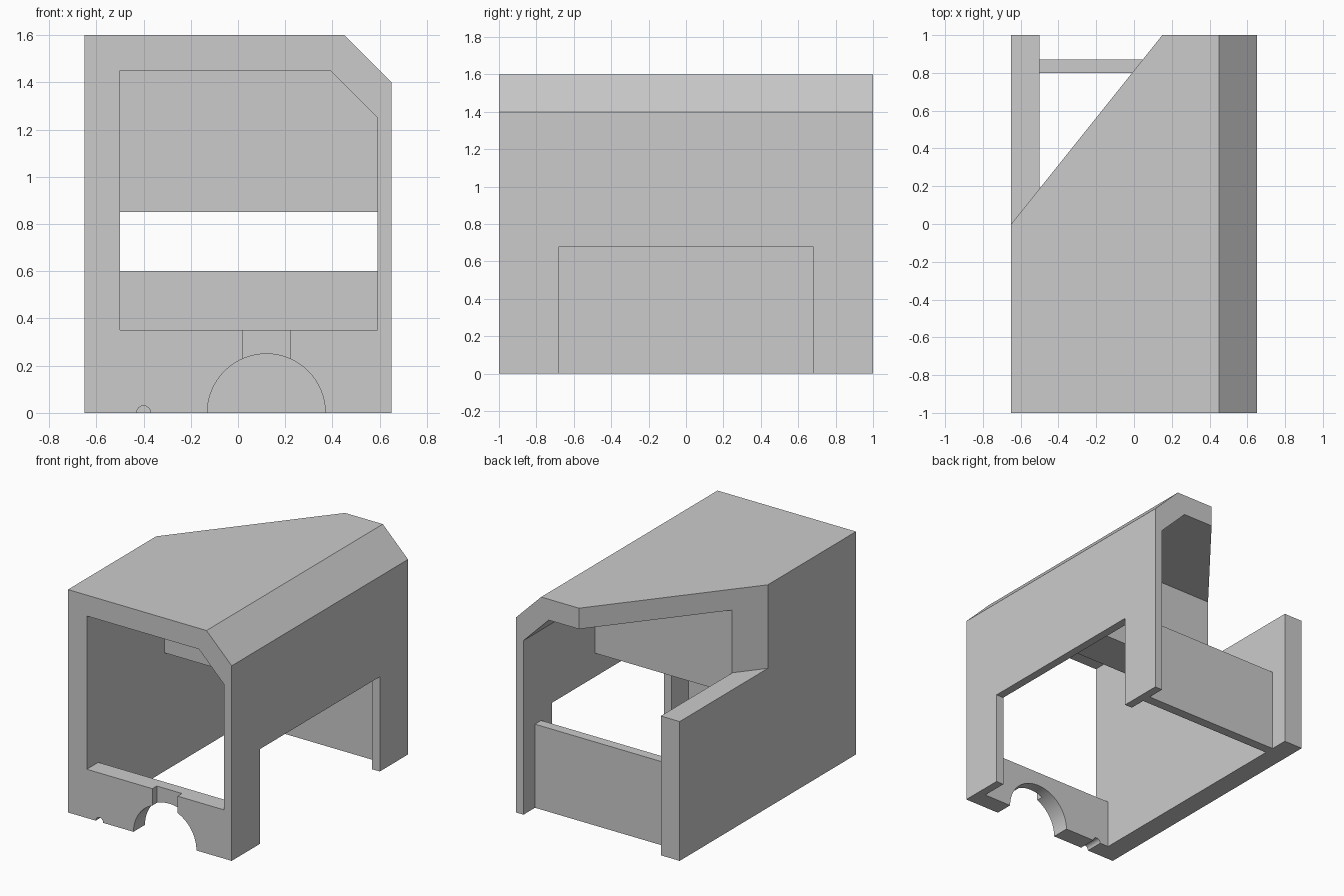
import bpy
import bmesh
from mathutils import Vector

cube = bpy.data.objects.get("Cube")
if cube:
    bpy.data.objects.remove(cube, do_unlink=True)

grey = bpy.data.materials.new("light_grey")
grey.use_nodes = True
colour = (0.6, 0.6, 0.6, 1)
grey.diffuse_color = colour
grey.node_tree.nodes["Principled BSDF"].inputs["Base Color"].default_value = colour


def prism(name, points, axis, lo, hi):
    """Extrude a 2D profile along y (profile in xz) or z (profile in xy)."""
    bm = bmesh.new()
    place = (lambda a, b: (a, lo, b)) if axis == "y" else (lambda a, b: (a, b, lo))
    step = Vector((0, hi - lo, 0)) if axis == "y" else Vector((0, 0, hi - lo))
    face = bm.faces.new([bm.verts.new(place(a, b)) for a, b in points])
    new = bmesh.ops.extrude_face_region(bm, geom=[face])["geom"]
    bmesh.ops.translate(bm, vec=step, verts=[v for v in new if isinstance(v, bmesh.types.BMVert)])
    bmesh.ops.recalc_face_normals(bm, faces=bm.faces)
    mesh = bpy.data.meshes.new(name)
    bm.to_mesh(mesh)
    bm.free()
    mesh.materials.append(grey)
    obj = bpy.data.objects.new(name, mesh)
    bpy.context.collection.objects.link(obj)
    return obj


def box(name, x0, x1, y0, y1, z0, z1):
    return prism(name, [(x0, z0), (x1, z0), (x1, z1), (x0, z1)], "y", y0, y1)


def rod(name, x, radius, sides):
    bpy.ops.mesh.primitive_cylinder_add(vertices=sides, radius=radius, depth=0.6,
                                        location=(x, -1, 0), rotation=(1.5707963, 0, 0))
    obj = bpy.context.object
    obj.name = name
    obj.data.materials.append(grey)
    return obj


def combine(target, tool, operation):
    """Apply a boolean and discard the tool object."""
    mod = target.modifiers.new(operation.lower(), "BOOLEAN")
    mod.operation = operation
    mod.solver = "EXACT"
    mod.object = tool
    bpy.context.view_layer.objects.active = target
    bpy.ops.object.modifier_apply(modifier=mod.name)
    bpy.data.objects.remove(tool, do_unlink=True)


# Open tunnel shell with one bevelled shoulder
housing = prism("housing", [(-0.65, 0), (-0.65, 1.6), (0.45, 1.6), (0.65, 1.4), (0.65, 0),
                            (0.59, 0), (0.59, 1.25), (0.39, 1.45), (-0.5, 1.45), (-0.5, 0)],
                "y", -1, 1)

# Side doorway
combine(housing, box("doorway", 0.55, 0.8, -0.68, 0.68, -0.2, 0.68), "DIFFERENCE")

# Front sill with shaft opening, small hole and shallow slot
sill = box("front_sill", -0.55, 0.62, -1, -0.87, 0, 0.35)
combine(sill, rod("shaft_opening", 0.12, 0.25, 64), "DIFFERENCE")
combine(sill, rod("small_hole", -0.4, 0.03, 24), "DIFFERENCE")
combine(sill, box("slot", 0.02, 0.22, -1.1, -0.95, 0.1, 0.5), "DIFFERENCE")
combine(housing, sill, "UNION")

# Hanging middle block and low rear wall
combine(housing, prism("middle_block", [(-0.55, 0.85), (0.62, 0.85), (0.62, 1.27),
                                        (0.41, 1.5), (-0.55, 1.5)], "y", -0.12, 0.19), "UNION")
combine(housing, box("rear_wall", -0.55, 0.62, 0.8, 0.87, 0, 0.6), "UNION")

# Diagonal cut through the rear corner of the roof
combine(housing, prism("corner_cut", [(-0.81, -0.2), (0.31, 1.2), (-0.81, 1.2)],
                       "z", 1.0, 1.8), "DIFFERENCE")

bpy.ops.object.select_all(action="DESELECT")
housing.select_set(True)
bpy.context.view_layer.objects.active = housing
bpy.ops.object.shade_smooth_by_angle(angle=0.5)
